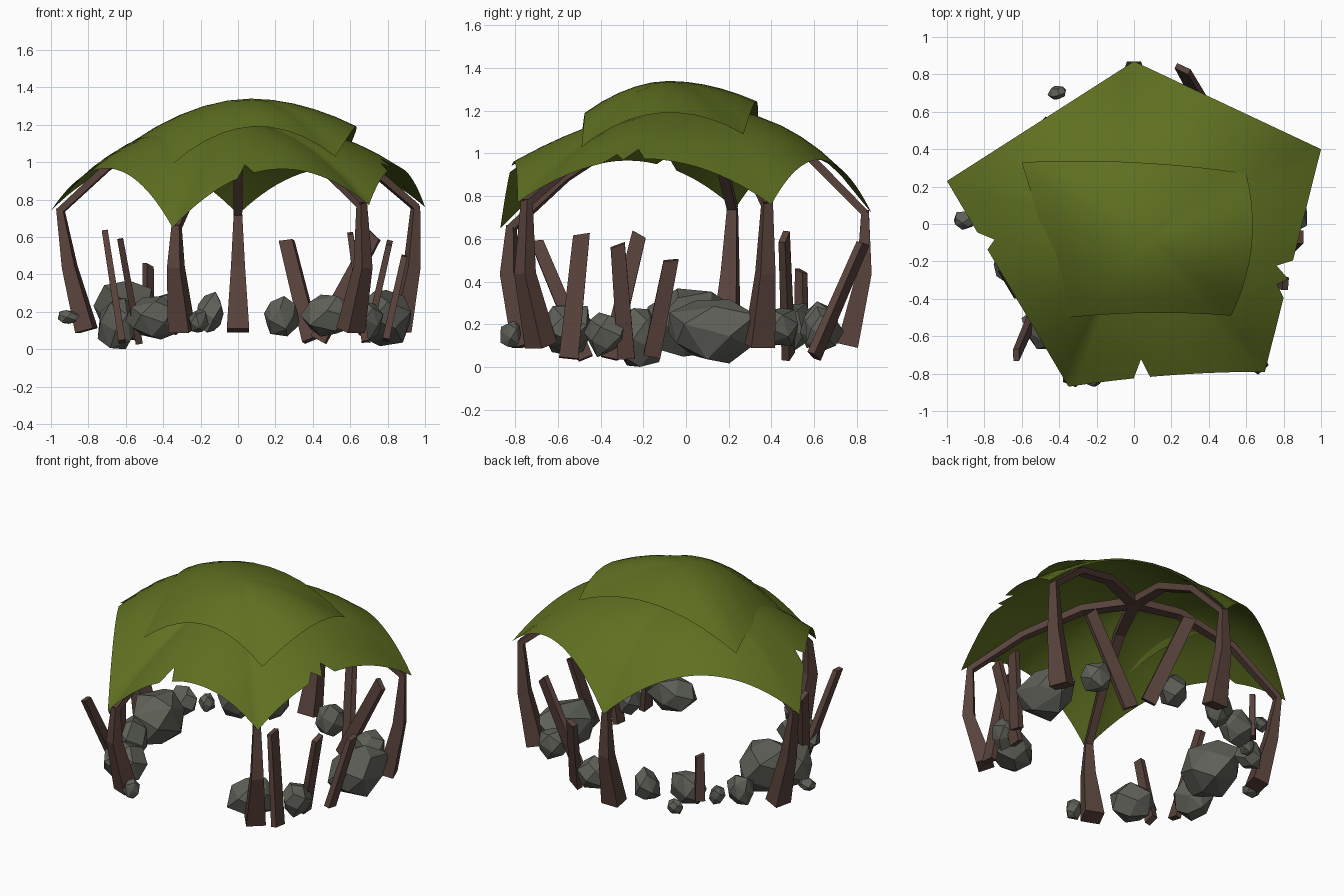
import bpy, bmesh, math, random
from mathutils import Vector

random.seed(4)
cube = bpy.data.objects.get("Cube")
if cube:
    bpy.data.objects.remove(cube)


def material(name, rgb):
    m = bpy.data.materials.new(name)
    m.use_nodes = True
    m.diffuse_color = (*rgb, 1)
    m.node_tree.nodes["Principled BSDF"].inputs["Base Color"].default_value = (*rgb, 1)
    return m


GREEN = material("moss_green", (0.113, 0.163, 0.015))
WOOD = material("dark_wood", (0.1, 0.055, 0.044))
STONE = material("grey_stone", (0.112, 0.117, 0.097))


def make_object(name, bm, mat, smooth=False):
    mesh = bpy.data.meshes.new(name)
    bm.to_mesh(mesh)
    bm.free()
    mesh.materials.append(mat)
    obj = bpy.data.objects.new(name, mesh)
    bpy.context.collection.objects.link(obj)
    for p in mesh.polygons:
        p.use_smooth = smooth
    return obj


def cloth_point(apex, corners, powers, arches, bows, side, u, t):
    """Point on a draped sheet: u runs along one side, t from apex to rim."""
    nxt = (side + 1) % len(corners)
    edge = corners[nxt] - corners[side]
    swell = 4 * u * (1 - u)
    rim = corners[side] + edge * u
    rim += Vector((-edge.y, edge.x, 0)).normalized() * bows[side] * swell
    rim.z += arches[side] * swell
    power = powers[side] * (1 - u) + powers[nxt] * u
    p = apex.lerp(rim, t)
    p.z = apex.z + (rim.z - apex.z) * t ** power
    return p


def cloth(name, shape, steps, rings, tears={}):
    bm = bmesh.new()
    total = len(shape[1]) * steps
    rows = []
    for t in rings:
        row = []
        for i in range(total):
            side, k = divmod(i, steps)
            tt = tears.get((side, k), t) if t == 1 else t
            row.append(bm.verts.new(cloth_point(*shape, side, k / steps, tt)))
        rows.append(row)
    top = bm.verts.new(shape[0])
    for i in range(total):
        j = (i + 1) % total
        bm.faces.new((top, rows[0][j], rows[0][i]))
        for a, b in zip(rows, rows[1:]):
            bm.faces.new((a[i], a[j], b[j], b[i]))
    return make_object(name, bm, GREEN, True)


def strut(name, points, sizes, out, slant=0.0):
    """Rectangular timber through points; sizes are (across, along out) widths."""
    bm = bmesh.new()
    points = [Vector(p) for p in points]
    side = Vector((-out[1], out[0], 0)).normalized()
    rings = []
    for i, (p, (w, d)) in enumerate(zip(points, sizes)):
        along = (points[min(i + 1, len(points) - 1)] - points[max(i - 1, 0)]).normalized()
        s = (side - along * side.dot(along)).normalized()
        n = along.cross(s)
        ring = []
        for a, b in ((-1, -1), (1, -1), (1, 1), (-1, 1)):
            lift = along * slant * a if i == len(points) - 1 else Vector()
            ring.append(bm.verts.new(p + s * a * w / 2 + n * b * d / 2 + lift))
        rings.append(ring)
    for r, q in zip(rings, rings[1:]):
        for k in range(4):
            bm.faces.new((r[k], r[(k + 1) % 4], q[(k + 1) % 4], q[k]))
    bm.faces.new(rings[0][::-1])
    bm.faces.new(rings[-1])
    bmesh.ops.recalc_face_normals(bm, faces=bm.faces[:])
    return make_object(name, bm, WOOD)


def rock(name, center, radii):
    """Faceted boulder: hull of jittered points on an ellipsoid."""
    bm = bmesh.new()
    count = 17
    spin = random.uniform(0, math.tau)
    for i in range(count):
        h = 1 - 2 * (i + 0.5) / count
        a = i * math.pi * (3 - math.sqrt(5)) + spin
        r = math.sqrt(1 - h * h)
        v = Vector((r * math.cos(a), r * math.sin(a), h)) * random.uniform(0.88, 1.14)
        bm.verts.new([c + q * s for c, q, s in zip(center, v, radii)])
    res = bmesh.ops.convex_hull(bm, input=bm.verts[:])
    inner = [g for g in res["geom_interior"] if isinstance(g, bmesh.types.BMVert)]
    bmesh.ops.delete(bm, geom=inner, context="VERTS")
    for v in bm.verts:
        v.co.z = max(v.co.z, 0)
    bmesh.ops.dissolve_limit(bm, angle_limit=math.radians(12), verts=bm.verts[:], edges=bm.edges[:])
    bmesh.ops.recalc_face_normals(bm, faces=bm.faces[:])
    return make_object(name, bm, STONE)


# Main five-cornered cover with torn rim
corners = [Vector(c) for c in ((0, 0.87, 0.72), (1, 0.4, 0.76), (0.7, -0.79, 0.77),
                               (-0.35, -0.87, 0.65), (-1, 0.23, 0.74))]
cover = (Vector((0, 0, 1.22)), corners, [2.4, 2.5, 1.9, 1.6, 2.6],
         [0.23, 0.21, 0.25, 0.27, 0.26], [0, 0, -0.02, 0, 0])
tears = {(1, 13): 0.91, (1, 15): 0.94, (2, 15): 0.88, (3, 17): 0.92}
cloth("cover", cover, 24, (0.15, 0.3, 0.45, 0.6, 0.72, 0.84, 1), tears)

# Smaller raised patch on top
patch = [Vector(c) for c in ((-0.6, 0.33, 1.08), (0.6, 0.27, 1.09), (0.52, -0.49, 1.03), (-0.35, -0.5, 0.99))]
cloth("top_patch", (Vector((0.07, -0.08, 1.34)), patch, [1.9] * 4, [0.16, 0.13, 0.18, 0.09],
                    [0.03, 0.07, -0.02, 0]), 10, (0.2, 0.4, 0.6, 0.8, 1))

# Bent posts and the roof beams that meet at the hub
stance = [(0.87, 0.96, 0.965), (0.86, 0.93, 0.95), (0.86, 0.955, 0.945), (0.86, 0.95, 0.94), (0.81, 0.9, 0.95)]
for i, (c, (foot, knee, head)) in enumerate(zip(corners, stance)):
    def at(f, z):
        return Vector((c.x * f, c.y * f, z))
    strut(f"post_{i + 1}", [at(foot, 0.1), at(knee, 0.44), at(head, c.z + 0.01)],
          [(0.12, 0.1), (0.075, 0.07), (0.045, 0.035)], c, 0.005)
    under = [cloth_point(*cover, i, 0, t) - Vector((0, 0, 0.045)) for t in (0.65, 0.3)]
    strut(f"beam_{i + 1}", [at(head, c.z), under[0], under[1], at(0.0, 1.15)],
          [(0.045, 0.035), (0.05, 0.04), (0.06, 0.045), (0.07, 0.05)], c)

# Leaning stakes: foot, top, width, direction of the thin side
stakes = [((-0.62, -0.36, 0.04), (-0.71, -0.22, 0.62), 0.08, (-1, 0)),
          ((-0.53, -0.47, 0.04), (-0.63, -0.7, 0.59), 0.07, (-1, 0)),
          ((-0.48, 0.54, 0.15), (-0.48, 0.54, 0.45), 0.06, (-1, 1)),
          ((0.39, 0.6, 0.05), (0.26, 0.83, 0.58), 0.09, (0.5, 1)),
          ((0.43, 0.48, 0.05), (0.73, 0.46, 0.61), 0.09, (0.3, 1)),
          ((0.68, -0.55, 0.04), (0.6, -0.49, 0.62), 0.09, (1, 0)),
          ((0.69, -0.28, 0.04), (0.81, -0.32, 0.57), 0.08, (1, 0)),
          ((0.79, -0.16, 0.05), (0.89, -0.07, 0.5), 0.08, (1, 0))]
for i, (foot, top, width, facing) in enumerate(stakes):
    strut(f"stake_{i + 1}", [foot, top], [(width, 0.038), (width * 0.85, 0.032)], facing, 0.01)

# Ring of boulders: centre, radii
rocks = [((0.79, 0.13, 0.18), (0.15, 0.24, 0.16)),
         ((-0.6, 0.02, 0.21), (0.17, 0.2, 0.18)),
         ((-0.64, -0.22, 0.13), (0.12, 0.13, 0.15)),
         ((-0.45, -0.56, 0.17), (0.15, 0.13, 0.13)),
         ((-0.21, -0.82, 0.15), (0.05, 0.05, 0.07)),
         ((0.49, -0.56, 0.18), (0.16, 0.13, 0.13)),
         ((0.69, -0.38, 0.16), (0.09, 0.1, 0.11)),
         ((0.23, 0.64, 0.18), (0.1, 0.09, 0.11)),
         ((0.66, 0.44, 0.19), (0.1, 0.09, 0.1)),
         ((-0.15, 0.62, 0.19), (0.08, 0.09, 0.11)),
         ((-0.37, 0.51, 0.19), (0.12, 0.09, 0.12)),
         ((-0.41, 0.7, 0.15), (0.05, 0.04, 0.05)),
         ((-0.63, 0.33, 0.18), (0.09, 0.08, 0.1)),
         ((-0.53, 0.43, 0.16), (0.05, 0.05, 0.06)),
         ((-0.91, 0.02, 0.17), (0.06, 0.05, 0.04))]
for i, (center, radii) in enumerate(rocks):
    rock(f"rock_{i + 1}", center, radii)
